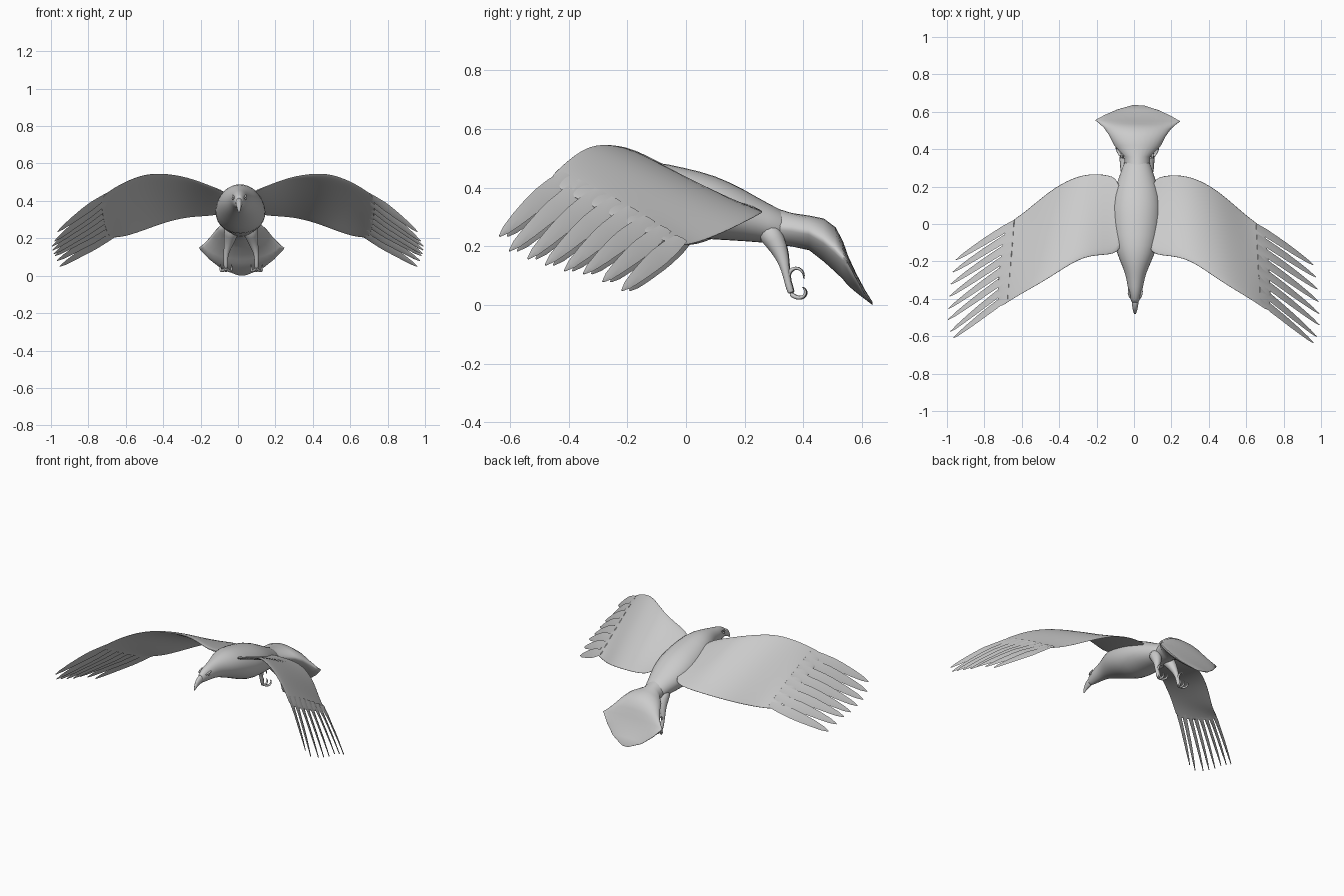
import bpy, bmesh, math
from mathutils import Vector as V, Matrix

if "Cube" in bpy.data.objects:
    bpy.data.objects.remove(bpy.data.objects["Cube"])

# whole bird is yawed very slightly and nudged sideways
POSE = Matrix.Translation((0.012, 0, 0)) @ Matrix.Rotation(-0.014, 4, 'Z')
WING_POSE = Matrix.Translation((0.006, 0, 0)) @ Matrix.Rotation(-0.014, 4, 'Z')


def loft(name, lofts, mirror=False, subsurf=0, angle=60, pose=POSE):
    """Skin one or more lists of rings (equal point counts) into one object."""
    bm = bmesh.new()
    for rings in lofts:
        vs = [[bm.verts.new(p) for p in r] for r in rings]
        n = len(vs[0])
        for a, b in zip(vs, vs[1:]):
            for i in range(n):
                j = (i + 1) % n
                bm.faces.new((a[i], a[j], b[j], b[i]))
        bm.faces.new(vs[0][::-1])
        bm.faces.new(vs[-1])
    bmesh.ops.recalc_face_normals(bm, faces=bm.faces)
    me = bpy.data.meshes.new(name)
    bm.to_mesh(me)
    bm.free()
    ob = bpy.data.objects.new(name, me)
    bpy.context.collection.objects.link(ob)
    ob.matrix_world = pose
    if mirror:
        ob.modifiers.new("mirror", 'MIRROR').use_mirror_merge = False
    if subsurf:
        m = ob.modifiers.new("smooth", 'SUBSURF')
        m.levels = m.render_levels = subsurf
    bpy.ops.object.select_all(action='DESELECT')
    bpy.context.view_layer.objects.active = ob
    ob.select_set(True)
    bpy.ops.object.shade_smooth_by_angle(angle=math.radians(angle))
    return ob


def oval(y, z, w, h, n=16):
    return [V((w * math.cos(k * math.tau / n), y, z + h * math.sin(k * math.tau / n)))
            for k in range(n)]


def tube(points, radii, n=8):
    """Rings around a path."""
    pts = [V(p) for p in points]
    out = []
    for i, p in enumerate(pts):
        d = (pts[min(i + 1, len(pts) - 1)] - pts[max(i - 1, 0)]).normalized()
        u = V((1, 0, 0))
        u = (u - d * u.dot(d)).normalized()
        v = d.cross(u)
        out.append([p + radii[i] * (u * math.cos(k * math.tau / n) + v * math.sin(k * math.tau / n))
                    for k in range(n)])
    return out


# body, neck and head: y, centre z, half width, half height
body = [(-.425, .392, .018, .028), (-.40, .397, .026, .038), (-.36, .405, .038, .048),
        (-.31, .408, .046, .055), (-.26, .41, .058, .066), (-.2, .404, .085, .085),
        (-.12, .39, .118, .105), (0, .348, .138, .122), (.1, .333, .138, .112),
        (.2, .306, .118, .09), (.28, .278, .085, .068), (.36, .257, .064, .055)]
loft("body", [[oval(*s) for s in body]], subsurf=1)

# hooked beak
beak = [(-.40, .392, .022, .031), (-.43, .386, .018, .028), (-.458, .374, .013, .025),
        (-.476, .354, .008, .018), (-.483, .338, .003, .007)]
loft("beak", [[oval(*s, n=12) for s in beak]], subsurf=1)

# brows and eyes
loft("brow", [tube([(.026, -.40, .415), (.034, -.375, .424), (.036, -.345, .432)],
                   [.004, .008, .004])], mirror=True, subsurf=1)
loft("eye", [tube([(.028, -.372, .412), (.035, -.374, .412), (.039, -.376, .412)],
                  [.007, .006, .003])], mirror=True)

# fanned tail: y, half width, edge z, top z, bottom z
tail = [(.27, .07, .27, .342, .21), (.36, .068, .26, .314, .20), (.42, .125, .25, .305, .187),
        (.47, .15, .222, .295, .148), (.51, .178, .188, .265, .112), (.535, .205, .165, .218, .088),
        (.552, .228, .15, .168, .067), (.58, .178, .095, .108, .043),
        (.61, .112, .04, .052, .02), (.635, .03, .006, .012, .001)]


def lens(y, w, edge, top, bot, n=28):
    ring = []
    for k in range(n):
        a = k * math.tau / n
        s = abs(math.sin(a)) ** 1.3
        ring.append(V((w * math.cos(a), y, edge + s * ((top - edge) if math.sin(a) > 0 else (bot - edge)))))
    return ring


loft("tail", [[lens(*s) for s in tail]], angle=50)

# wings: leading edge, trailing edge, thickness, camber at each station
UP = V((.1, .35, .93))
stations = [((.06, -.14, .445), (.07, .23, .34), .026, -.005),
            ((.13, -.17, .47), (.14, .265, .318), .026, -.005),
            ((.27, -.17, .528), (.28, .27, .315), .024, -.004),
            ((.42, -.272, .55), (.41, .207, .28), .022, .002),
            ((.52, -.335, .538), (.50, .137, .245), .019, .006),
            ((.62, -.392, .495), (.60, .05, .21), .015, .008),
            ((.69, -.438, .452), (.66, .01, .203), .011, .008),
            ((.74, -.472, .412), (.71, -.045, .2), .006, .006)]
CHORD = [0, .04, .12, .3, .6, .85, 1]


def chord_point(le, te, t, camber):
    return V(le).lerp(V(te), t) + UP * camber * 4 * t * (1 - t)


def wing_section(le, te, th, camber):
    def prof(t):                       # thick arm at the front, thin blade behind
        return th * (1.2 * math.sqrt(t) * (1 - t) ** 2 + .12)
    top = [chord_point(le, te, t, camber) + UP * prof(t) for t in CHORD]
    low = [chord_point(le, te, t, camber) - UP * prof(t) * .8 for t in CHORD]
    return top + low[::-1]


loft("wing", [[wing_section(*s) for s in stations]], mirror=True, subsurf=2, pose=WING_POSE)

# flight feathers fanning from the wing end, given by their tips, each blade tilted steeply
tips = [(.962, -.622, .235), (.978, -.588, .185), (.992, -.525, .158), (.99, -.465, .137),
        (.985, -.40, .117), (.98, -.335, .107), (.97, -.27, .08), (.955, -.205, .05)]
root_le, root_te = V((.69, -.435, .45)), V((.66, .012, .203))
across = (root_te - root_le).normalized()
blade = (across - UP * .3).normalized()
feathers = []
for i, tip in enumerate(tips):
    root = chord_point(root_le, root_te, (i + .5) / 8, .008)
    run = V(tip) - root
    thick = blade.cross(run).normalized()
    rings = []
    for f, w in [(-.05, .022), (.15, .031), (.35, .033), (.5, .031), (.72, .024), (.9, .015), (1, .003)]:
        c = root + run * f + UP * .006 * math.sin(max(f, 0) * math.pi)
        side = across.lerp(blade, min(1, max(0, f * 3)))
        rings.append([c + side * w, c + thick * .003, c - side * w, c - thick * .003])
    feathers.append(rings)
loft("flight_feathers", feathers, mirror=True, angle=40, pose=WING_POSE)

# legs: feathered thigh tapering to the shank
LX = .082
loft("leg", [tube([(.045, .27, .265), (.055, .305, .22), (.068, .33, .165), (LX, .34, .12),
                   (LX, .348, .075), (LX, .362, .035)],
                  [.045, .038, .024, .014, .011, .014], 12)], mirror=True, subsurf=1)

# curled toes with talons, plus the rear toe curling over the top
toes = []
for dx in (-.03, 0, .03):
    path = [(0, .355, .04), (.5, .375, .025), (.9, .398, .024), (1, .41, .038), (1, .407, .056), (1, .396, .062)]
    toes.append(tube([(LX + dx * k, y, z) for k, y, z in path], [.009, .008, .008, .006, .004, .001]))
toes.append(tube([(LX, .346, .085), (LX, .35, .11), (LX, .365, .126), (LX, .385, .127),
                  (LX, .402, .112), (LX, .402, .088)], [.009, .008, .007, .006, .004, .001]))
loft("toes", toes, mirror=True, subsurf=1)
